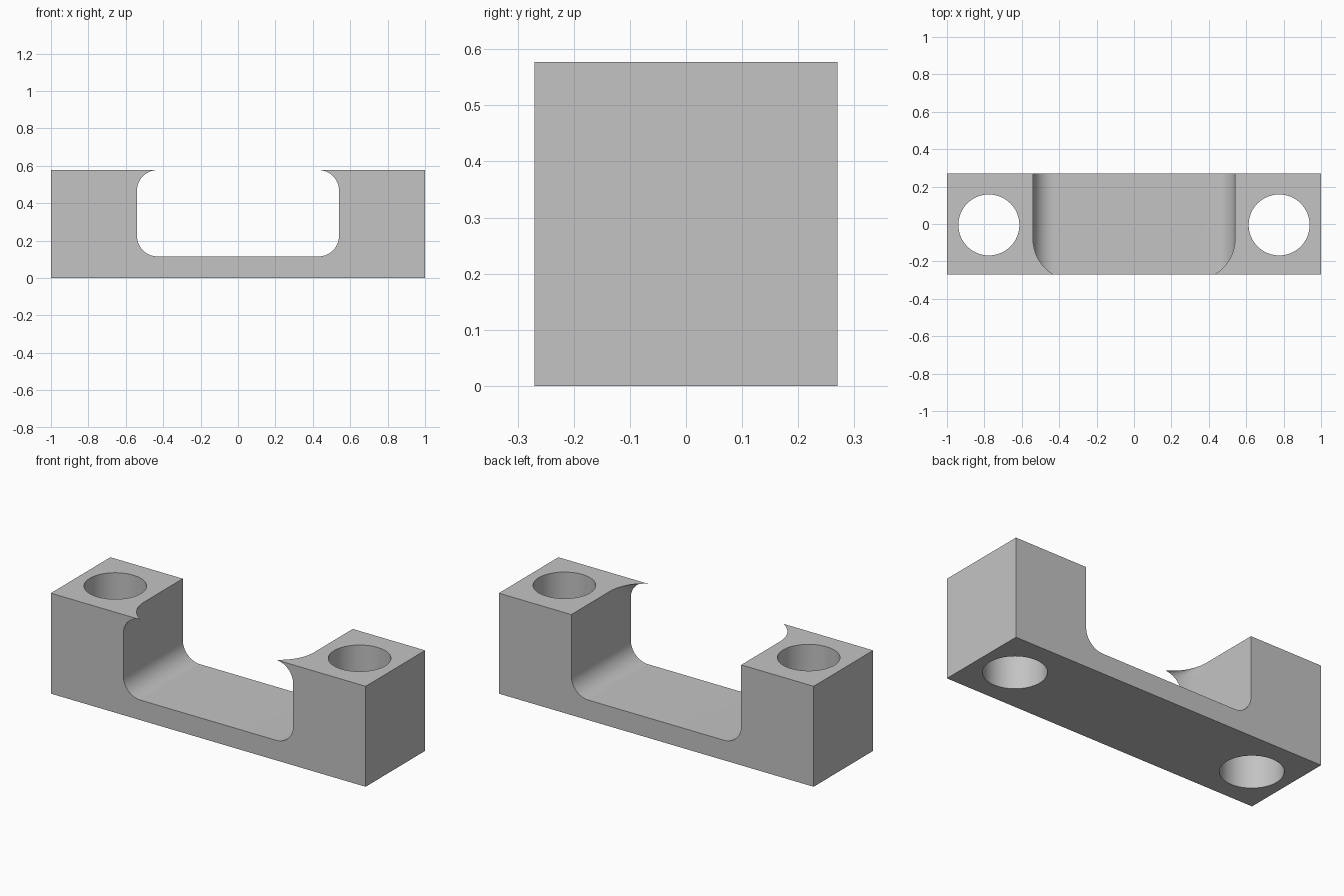
import bpy, bmesh
from math import sin, cos, pi, sqrt

if "Cube" in bpy.data.objects:
    bpy.data.objects.remove(bpy.data.objects["Cube"], do_unlink=True)

HALF_D, HEIGHT = 0.27, 0.577      # block half depth and height
WALL, FLOOR, R = 0.54, 0.115, 0.11  # channel half width, floor, fillet
PLAN_R = 0.22                     # plan radius of the front lips
LIP_Y = -HALF_D + PLAN_R * sin(pi / 3)
STEPS = 16

grey = bpy.data.materials.new("plain_grey")
grey.use_nodes = True
grey.diffuse_color = (0.55, 0.55, 0.55, 1)
grey.node_tree.nodes["Principled BSDF"].inputs["Base Color"].default_value = (0.55, 0.55, 0.55, 1)


def new_object(name, bm):
    bmesh.ops.recalc_face_normals(bm, faces=bm.faces)
    mesh = bpy.data.meshes.new(name)
    bm.to_mesh(mesh)
    bm.free()
    mesh.materials.append(grey)
    obj = bpy.data.objects.new(name, mesh)
    bpy.context.collection.objects.link(obj)
    return obj


def lip_reach(y):
    """How far the lip tip leans into the channel at depth y."""
    u = max(0, LIP_Y - max(y, -HALF_D))
    return PLAN_R - sqrt(PLAN_R ** 2 - u * u)


def channel_section(y):
    """Closed outline of the channel at depth y."""
    angles = [i / STEPS * pi / 2 for i in range(STEPS + 1)]
    half = [(WALL - R + R * sin(a), FLOOR + R - R * cos(a)) for a in angles]
    half += [(WALL - lip_reach(y) * (1 - cos(a)), HEIGHT - R + R * sin(a)) for a in angles]
    half.append((half[-1][0], HEIGHT + 0.2))
    return half + [(-x, z) for x, z in reversed(half)]


# Channel cutter, lofted from back to front
bm = bmesh.new()
depths = [0.4] + [LIP_Y - (LIP_Y + HALF_D) * i / STEPS for i in range(STEPS + 1)] + [-0.4]
rings = [[bm.verts.new((x, y, z)) for x, z in channel_section(y)] for y in depths]
for a, b in zip(rings, rings[1:]):
    for i in range(len(a)):
        j = (i + 1) % len(a)
        bm.faces.new((a[i], a[j], b[j], b[i]))
bmesh.ops.triangulate(bm, faces=bm.faces)
bm.faces.new(rings[0])
bm.faces.new(rings[-1])
cutters = [new_object("channel_cutter", bm)]

# Bolt hole cutters
for side, x in (("left", 0.776), ("right", -0.776)):
    bm = bmesh.new()
    bmesh.ops.create_cone(bm, cap_ends=True, segments=64, radius1=0.163, radius2=0.163, depth=2)
    bmesh.ops.translate(bm, verts=bm.verts, vec=(x, -0.005, 0.3))
    cutters.append(new_object(side + "_hole_cutter", bm))

# Bracket block
bm = bmesh.new()
bmesh.ops.create_cube(bm, size=1)
bmesh.ops.scale(bm, verts=bm.verts, vec=(2, 2 * HALF_D, HEIGHT))
bmesh.ops.translate(bm, verts=bm.verts, vec=(0, 0, HEIGHT / 2))
bracket = new_object("bracket", bm)

bpy.ops.object.select_all(action="DESELECT")
bpy.context.view_layer.objects.active = bracket
bracket.select_set(True)
for cutter in cutters:
    mod = bracket.modifiers.new("cut", "BOOLEAN")
    mod.operation = "DIFFERENCE"
    mod.solver = "EXACT"
    mod.object = cutter
    bpy.ops.object.modifier_apply(modifier=mod.name)
    bpy.data.objects.remove(cutter, do_unlink=True)
bpy.ops.object.shade_smooth_by_angle(angle=pi / 6)
